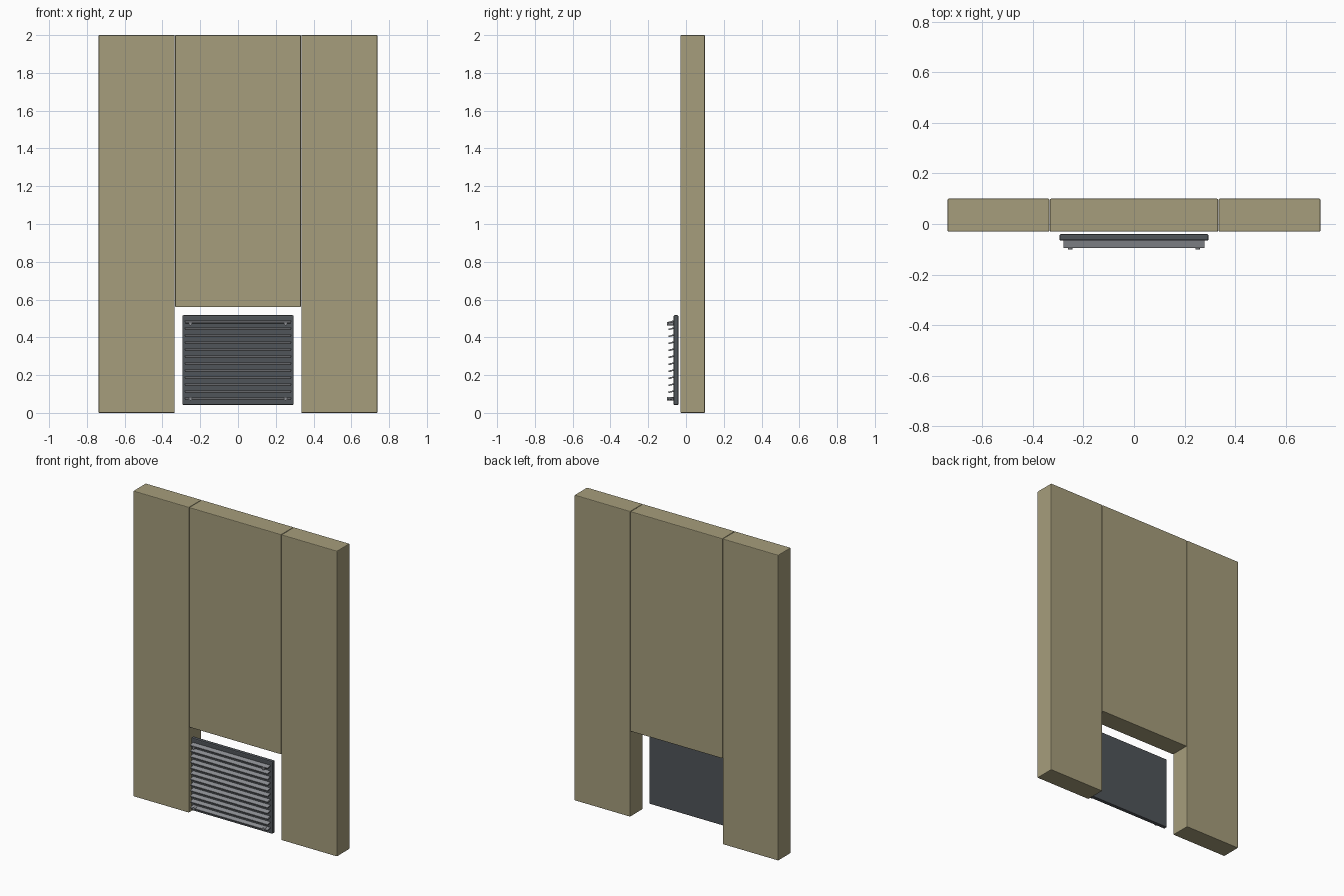
import bpy
from math import radians

cube = bpy.data.objects.get("Cube")
if cube:
    bpy.data.objects.remove(cube, do_unlink=True)


def material(name, colour):
    m = bpy.data.materials.new(name)
    m.use_nodes = True
    m.diffuse_color = (*colour, 1)
    m.node_tree.nodes["Principled BSDF"].inputs["Base Color"].default_value = (*colour, 1)
    return m


plaster = material("tan plaster", (0.38, 0.34, 0.2))
dark = material("dark metal", (0.08, 0.09, 0.1))
steel = material("grey metal", (0.27, 0.28, 0.3))


def finish(name, mat, bevel):
    ob = bpy.context.object
    ob.name = name
    ob.data.materials.append(mat)
    if bevel:
        mod = ob.modifiers.new("Bevel", "BEVEL")
        mod.width = bevel
        mod.segments = 2
    return ob


def box(name, low, high, mat, bevel=0, tilt=0):
    centre = [(a + b) / 2 for a, b in zip(low, high)]
    bpy.ops.mesh.primitive_cube_add(size=1, location=centre)
    ob = bpy.context.object
    ob.scale = [b - a for a, b in zip(low, high)]
    bpy.ops.object.transform_apply(location=False, rotation=False, scale=True)
    ob.rotation_euler.x = tilt
    return finish(name, mat, bevel)


# Wall panels around the opening
box("right_wall", (-0.738, -0.03, 0), (-0.335, 0.1, 2), plaster, 0.004)
box("left_wall", (0.335, -0.03, 0), (0.738, 0.1, 2), plaster, 0.004)
box("upper_wall", (-0.333, -0.03, 0.56), (0.333, 0.1, 2), plaster, 0.004)

# Vent back plate
box("vent_plate", (-0.295, -0.066, 0.042), (0.295, -0.04, 0.517), dark, 0.006)

# Tilted louvre slats
for i in range(12):
    z = 0.075 + i * 0.037
    box("vent_slat", (-0.28, -0.094, z - 0.004), (0.28, -0.064, z + 0.004),
        steel, 0.001, radians(15))

# Corner screws
for x in (-0.252, 0.252):
    for z in (0.075, 0.472):
        bpy.ops.mesh.primitive_cylinder_add(vertices=12, radius=0.009, depth=0.036,
                                            location=(x, -0.082, z),
                                            rotation=(radians(90), 0, 0))
        finish("vent_screw", steel, 0)
